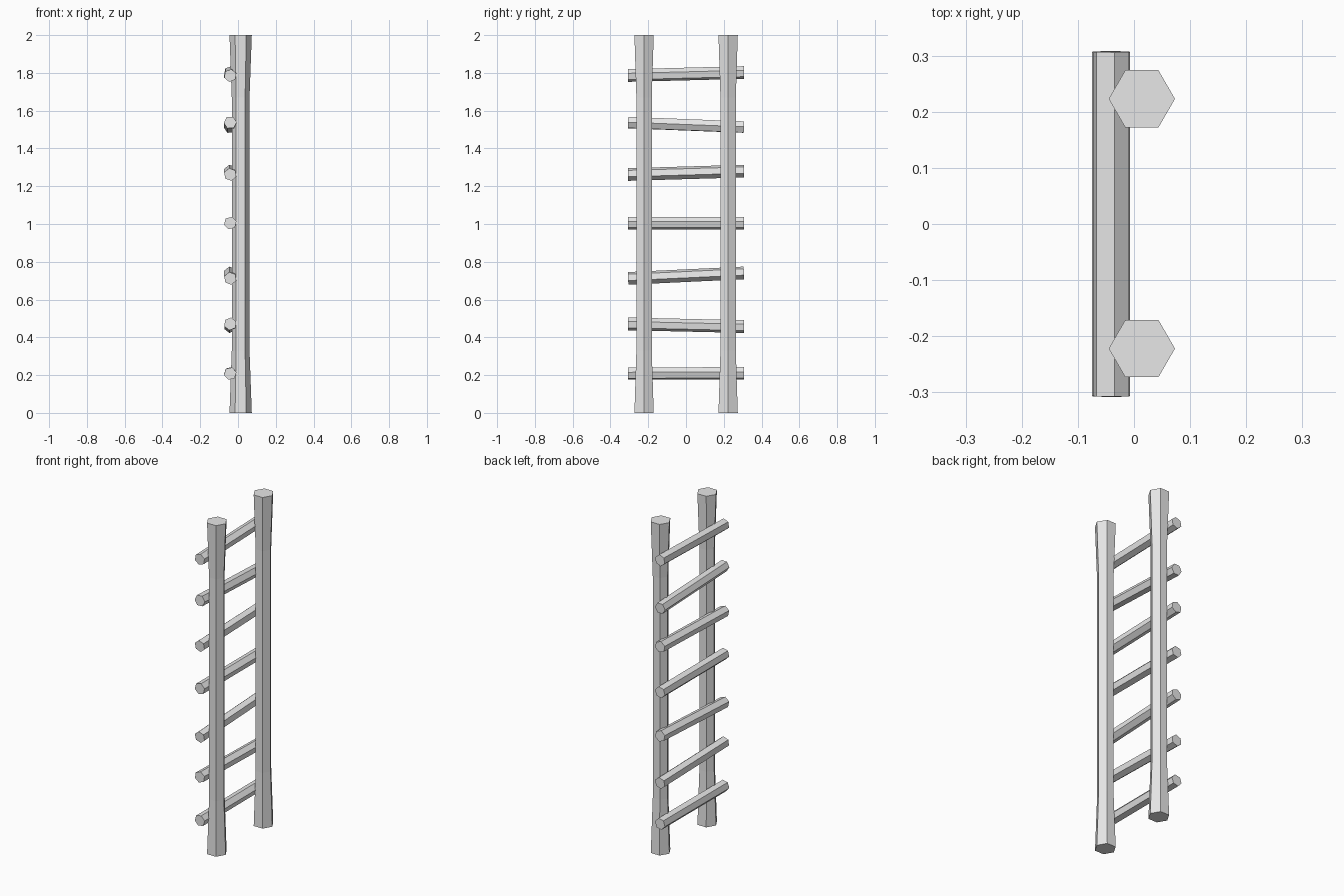
import bpy, bmesh
from math import radians, atan2, cos, sin, pi
from mathutils import Matrix, Vector

cube = bpy.data.objects.get("Cube")
if cube:
    bpy.data.objects.remove(cube, do_unlink=True)

GREY = (0.8, 0.8, 0.8, 1.0)
mat = bpy.data.materials.new("plain grey")
mat.use_nodes = True
mat.diffuse_color = GREY
mat.node_tree.nodes["Principled BSDF"].inputs["Base Color"].default_value = GREY


def hex_bar(name, rings, matrix, roll=0):
    """Six-sided bar along local z; rings are (height, radius) pairs."""
    bm = bmesh.new()
    loops = []
    for z, r in rings:
        angles = [roll + k * pi / 3 for k in range(6)]
        loops.append([bm.verts.new((r * cos(a), r * sin(a), z)) for a in angles])
    for low, high in zip(loops, loops[1:]):
        for k in range(6):
            n = (k + 1) % 6
            bm.faces.new((low[k], low[n], high[n], high[k]))
    bm.faces.new(loops[0][::-1])
    bm.faces.new(loops[-1])
    bm.transform(matrix)
    mesh = bpy.data.meshes.new(name)
    bm.to_mesh(mesh)
    bm.free()
    mesh.materials.append(mat)
    obj = bpy.data.objects.new(name, mesh)
    bpy.context.collection.objects.link(obj)


# Upright posts, flared at both ends
post_rings = [(0, 0.059), (0.33, 0.047), (1.67, 0.047), (2, 0.059)]
for name, y in (("front_post", -0.222), ("back_post", 0.223)):
    hex_bar(name, post_rings, Matrix.Translation((0.014, y, 0)))

# Uneven rungs lashed to one side: front height, back height, roll in degrees
rungs = [(0.208, 0.21, 12), (0.471, 0.457, 22), (0.712, 0.741, 40),
         (1.005, 1.005, 15), (1.262, 1.28, 40), (1.537, 1.513, 3),
         (1.786, 1.802, 20)]
half = 0.307
for i, (z_front, z_back, roll) in enumerate(rungs, 1):
    tilt = atan2(z_back - z_front, 2 * half)
    place = (Matrix.Translation(Vector((-0.041, 0, (z_front + z_back) / 2)))
             @ Matrix.Rotation(tilt - pi / 2, 4, "X"))
    hex_bar(f"rung_{i}", [(-half, 0.034), (half, 0.034)], place, -radians(roll))
